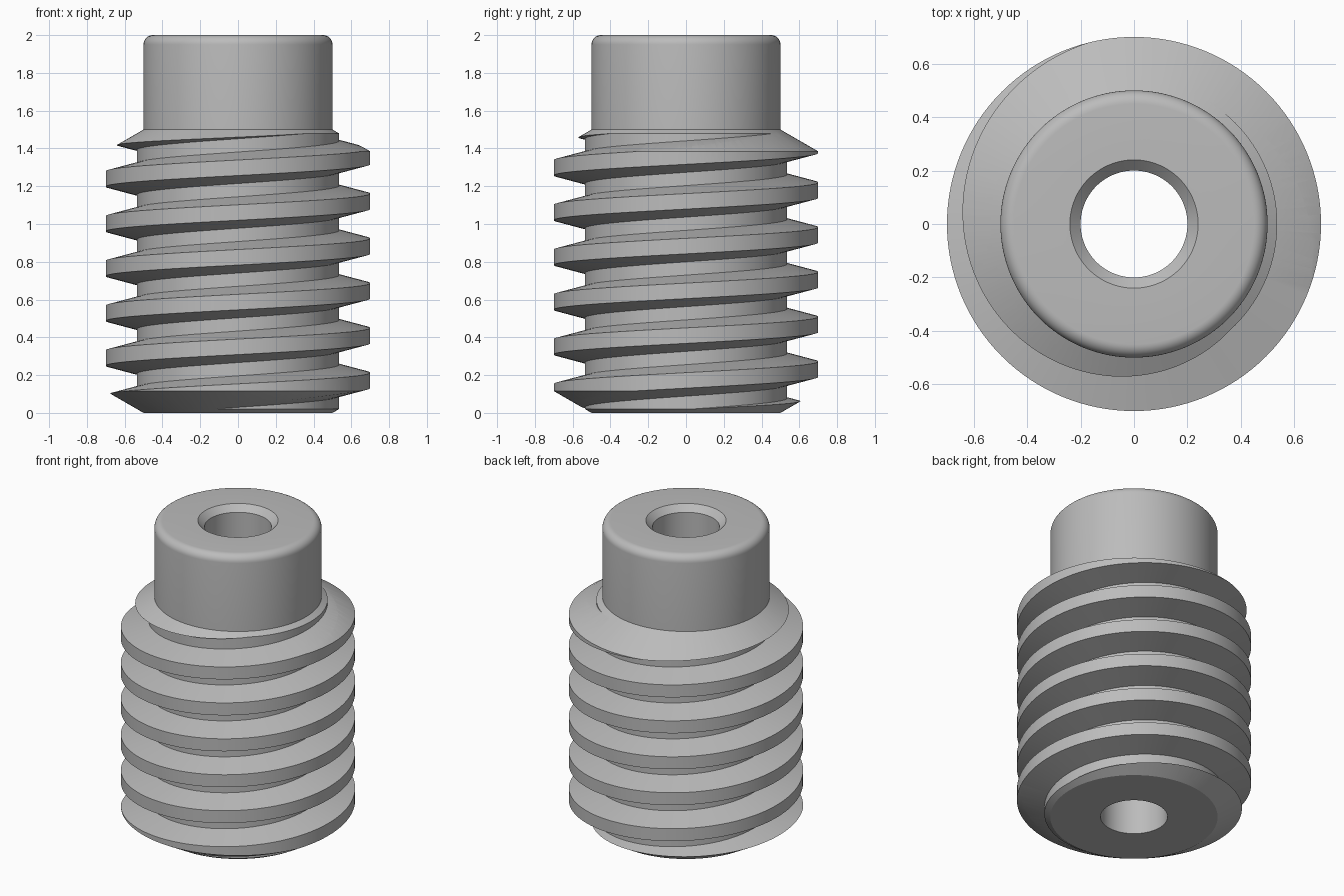
import bpy, bmesh
from math import sin, cos, tan, pi, radians

if "Cube" in bpy.data.objects:
    bpy.data.objects.remove(bpy.data.objects["Cube"])

SEG = 128
PITCH, CREST_R, ROOT_R, HUB_R, BORE_R = 0.237, 0.70, 0.536, 0.50, 0.20
BODY, TOP = 1.50, 2.00
CHAMFER = tan(radians(30))

steel = bpy.data.materials.new("grey steel")
steel.use_nodes = True
steel.diffuse_color = (0.5, 0.5, 0.5, 1)
steel.node_tree.nodes["Principled BSDF"].inputs["Base Color"].default_value = (0.5, 0.5, 0.5, 1)


def sweep(name, sections, closed):
    """Skin a list of matching closed loops; join the ends or cap them."""
    bm = bmesh.new()
    rings = [[bm.verts.new(p) for p in s] for s in sections]
    n = len(rings[0])
    for a, b in zip(rings, rings[1:] + (rings[:1] if closed else [])):
        for i in range(n):
            j = (i + 1) % n
            bm.faces.new((a[i], a[j], b[j], b[i]))
    if not closed:
        bm.faces.new(rings[0])
        bm.faces.new(rings[-1])
    bmesh.ops.recalc_face_normals(bm, faces=bm.faces)
    mesh = bpy.data.meshes.new(name)
    bm.to_mesh(mesh)
    bm.free()
    mesh.materials.append(steel)
    ob = bpy.data.objects.new(name, mesh)
    bpy.context.collection.objects.link(ob)
    return ob


def lathe(name, profile):
    angles = [2 * pi * i / SEG for i in range(SEG)]
    return sweep(name, [[(r * cos(a), r * sin(a), z) for r, z in profile] for a in angles], True)


def smooth(ob):
    bpy.ops.object.select_all(action='DESELECT')
    ob.select_set(True)
    bpy.context.view_layer.objects.active = ob
    bpy.ops.object.shade_smooth_by_angle(angle=radians(25))


# Core and hub: bored shaft with chamfered ends and a rounded top rim
edge = (ROOT_R - HUB_R) * CHAMFER
FILLET, SINK = 0.05, 0.04
profile = [(BORE_R, 0), (HUB_R, 0), (ROOT_R, edge), (ROOT_R, BODY - edge), (HUB_R, BODY)]
for i in range(9):
    t = pi / 2 * i / 8
    profile.append((HUB_R - FILLET + FILLET * cos(t), TOP - FILLET + FILLET * sin(t)))
profile += [(BORE_R + SINK, TOP), (BORE_R, TOP - SINK)]
smooth(lathe("worm_core", profile))

# Helical thread: trapezoid tooth swept past both ends
base_r, crest_half = ROOT_R - 0.012, 0.041
base_half = crest_half + (CREST_R - base_r) * tan(radians(14.5))
tooth = [(base_r, -base_half), (CREST_R, -crest_half), (CREST_R, crest_half), (base_r, base_half)]
sections = []
for k in range(-2 * SEG, 7 * SEG + 1):
    a = 2 * pi * k / SEG
    mid = 0.172 + PITCH * k / SEG
    sections.append([(r * cos(a), r * sin(a), mid + z) for r, z in tooth])
thread = sweep("worm_thread", sections, False)

# Trim the thread ends to conical chamfers
REACH = 0.3
rise = REACH * CHAMFER
blank = lathe("thread_blank", [(0.3, 0), (HUB_R, 0), (HUB_R + REACH, rise),
                               (HUB_R + REACH, BODY - rise), (HUB_R, BODY), (0.3, BODY)])
blank.hide_render = True
trim = thread.modifiers.new("trim", 'BOOLEAN')
trim.operation, trim.solver, trim.object = 'INTERSECT', 'EXACT', blank
bpy.context.view_layer.objects.active = thread
bpy.ops.object.modifier_apply(modifier=trim.name)
bpy.data.objects.remove(blank)
smooth(thread)
